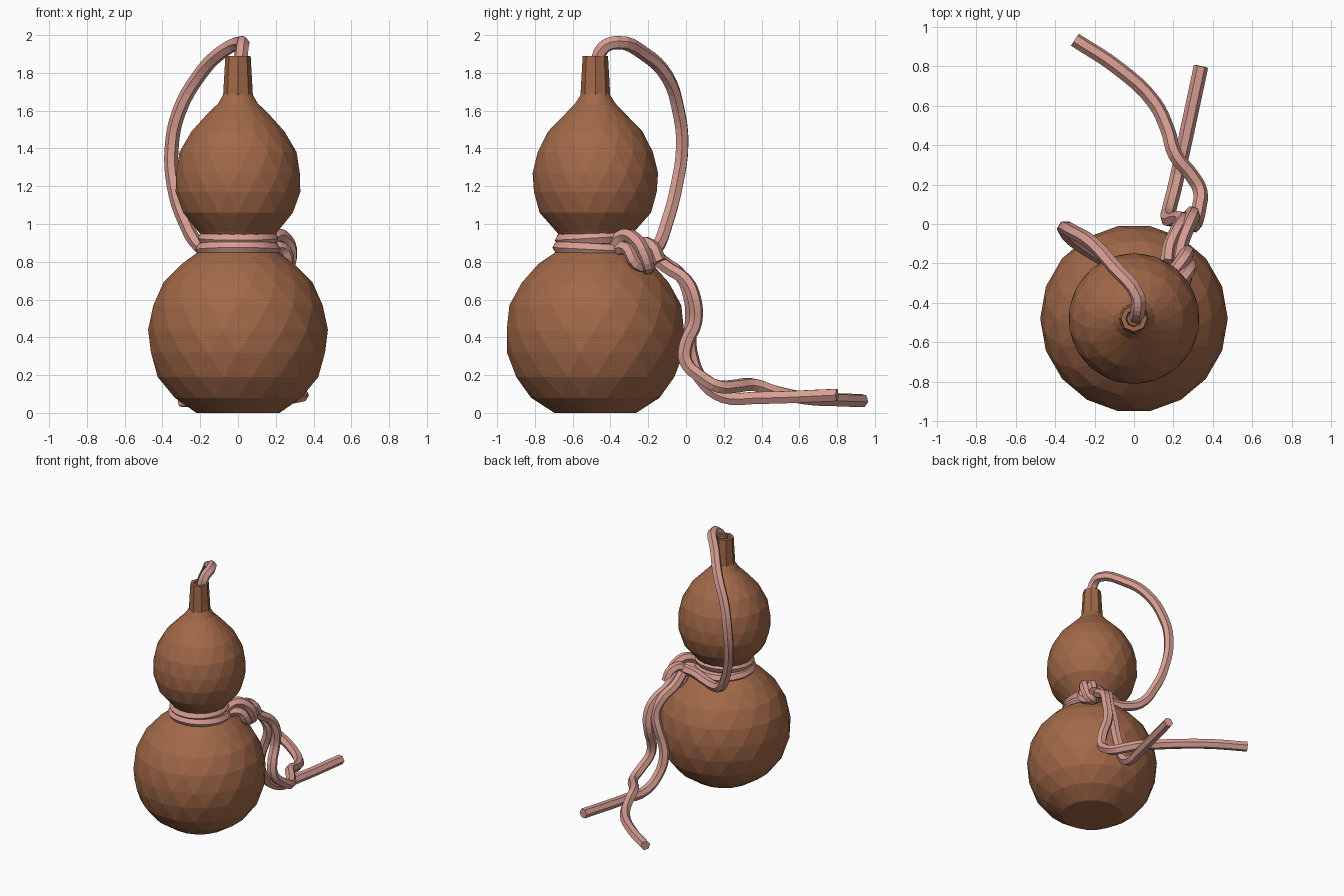
import bpy, bmesh
from math import sin, cos, pi

if "Cube" in bpy.data.objects:
    bpy.data.objects.remove(bpy.data.objects["Cube"])

AXIS_Y = -0.48
ROPE_R = 0.037


def material(name, rgb):
    m = bpy.data.materials.new(name)
    m.diffuse_color = (*rgb, 1)
    m.use_nodes = True
    m.node_tree.nodes["Principled BSDF"].inputs["Base Color"].default_value = m.diffuse_color
    return m


brown = material("gourd_brown", (0.36, 0.14, 0.065))
pink = material("rope_pink", (0.68, 0.34, 0.29))


def lathe(name, profile, sides, stagger):
    """Faceted solid of revolution; staggered rings give triangular facets."""
    bm = bmesh.new()
    rings = []
    for k, (r, z) in enumerate(profile):
        off = 0.5 * (k % 2) if stagger else 0
        rings.append([bm.verts.new((r * cos(2 * pi * (i + off) / sides),
                                    AXIS_Y + r * sin(2 * pi * (i + off) / sides), z))
                      for i in range(sides)])
    for k in range(len(rings) - 1):
        a, b = rings[k], rings[k + 1]
        for i in range(sides):
            j = (i + 1) % sides
            if not stagger:
                bm.faces.new((a[i], a[j], b[j], b[i]))
            elif k % 2 == 0:
                bm.faces.new((a[i], a[j], b[i]))
                bm.faces.new((a[j], b[j], b[i]))
            else:
                bm.faces.new((a[i], b[j], b[i]))
                bm.faces.new((a[i], a[j], b[j]))
    bm.faces.new(rings[0][::-1])
    bm.faces.new(rings[-1])
    bmesh.ops.recalc_face_normals(bm, faces=bm.faces)
    me = bpy.data.meshes.new(name)
    bm.to_mesh(me)
    bm.free()
    me.materials.append(brown)
    ob = bpy.data.objects.new(name, me)
    bpy.context.collection.objects.link(ob)
    return ob


def rope(name, points, closed=False):
    """Six-sided cord through the points, flat shaded."""
    cu = bpy.data.curves.new(name, 'CURVE')
    cu.dimensions = '3D'
    cu.bevel_depth = ROPE_R
    cu.bevel_resolution = 1
    cu.resolution_u = 4
    cu.use_fill_caps = True
    sp = cu.splines.new('BEZIER')
    sp.bezier_points.add(len(points) - 1)
    for bp, p in zip(sp.bezier_points, points):
        bp.co = p
        bp.handle_left_type = bp.handle_right_type = 'AUTO'
    sp.use_cyclic_u = closed
    sp.use_smooth = False
    cu.materials.append(pink)
    ob = bpy.data.objects.new(name, cu)
    bpy.context.collection.objects.link(ob)
    bpy.ops.object.select_all(action='DESELECT')
    bpy.context.view_layer.objects.active = ob
    ob.select_set(True)
    bpy.ops.object.convert(target='MESH')


# Gourd body: big lower bulb, waist, small upper bulb
lathe("gourd_body", [
    (0.22, 0), (0.34, 0.08), (0.425, 0.19), (0.468, 0.32), (0.476, 0.44),
    (0.455, 0.57), (0.395, 0.69), (0.30, 0.79), (0.20, 0.86), (0.165, 0.90),
    (0.21, 0.96), (0.295, 1.06), (0.33, 1.17), (0.332, 1.27), (0.31, 1.38),
    (0.25, 1.49), (0.165, 1.58), (0.105, 1.64), (0.075, 1.69)], 18, True)

# Stem with a hollow mouth
lathe("stem", [(0.08, 1.66), (0.067, 1.89), (0.042, 1.89), (0.036, 1.80)], 8, False)

# Two windings round the waist
for n, (r, z, tilt) in enumerate([(0.178, 0.925, 0.01), (0.19, 0.865, -0.01)]):
    rope(f"waist_winding_{n + 1}",
         [(r * cos(i * pi / 6), AXIS_Y + r * sin(i * pi / 6), z + tilt * sin(i * pi / 6))
          for i in range(12)], True)

# Cord from the mouth, arching behind and down to the waist
rope("hanging_loop", [
    (0.01, -0.475, 1.84), (0.02, -0.44, 1.93), (0.02, -0.37, 1.96), (-0.10, -0.22, 1.90),
    (-0.21, -0.10, 1.78), (-0.31, -0.04, 1.60), (-0.35, -0.02, 1.42),
    (-0.34, -0.05, 1.20), (-0.28, -0.10, 1.01), (-0.20, -0.15, 0.88),
    (-0.11, -0.20, 0.84), (0.0, -0.24, 0.84), (0.10, -0.25, 0.87), (0.18, -0.23, 0.89)])

# Knot
rope("knot_outer", [
    (0.15, -0.39, 0.88), (0.20, -0.33, 0.94), (0.25, -0.27, 0.92), (0.28, -0.22, 0.84),
    (0.25, -0.20, 0.77), (0.19, -0.22, 0.80), (0.20, -0.24, 0.89),
    (0.25, -0.18, 0.88), (0.27, -0.14, 0.80)])
rope("knot_inner", [
    (0.15, -0.37, 0.86), (0.23, -0.31, 0.87), (0.26, -0.26, 0.79), (0.20, -0.18, 0.78)])

# Two loose tails falling to the ground
rope("tail_straight", [
    (0.17, -0.20, 0.87), (0.18, -0.12, 0.80), (0.22, -0.03, 0.73), (0.25, 0.02, 0.62),
    (0.22, 0.03, 0.50), (0.19, 0.02, 0.40), (0.17, 0.03, 0.30), (0.18, 0.08, 0.18),
    (0.21, 0.20, 0.085), (0.25, 0.38, 0.08), (0.34, 0.80, 0.095)])
rope("tail_wavy", [
    (0.22, -0.20, 0.85), (0.24, -0.10, 0.77), (0.28, 0.0, 0.70), (0.30, 0.045, 0.60),
    (0.29, 0.05, 0.48), (0.30, 0.0, 0.36), (0.31, 0.0, 0.27), (0.33, 0.08, 0.19),
    (0.335, 0.17, 0.14), (0.29, 0.25, 0.14), (0.21, 0.35, 0.15), (0.17, 0.48, 0.11),
    (0.10, 0.62, 0.08), (-0.08, 0.79, 0.07), (-0.30, 0.935, 0.065)])
